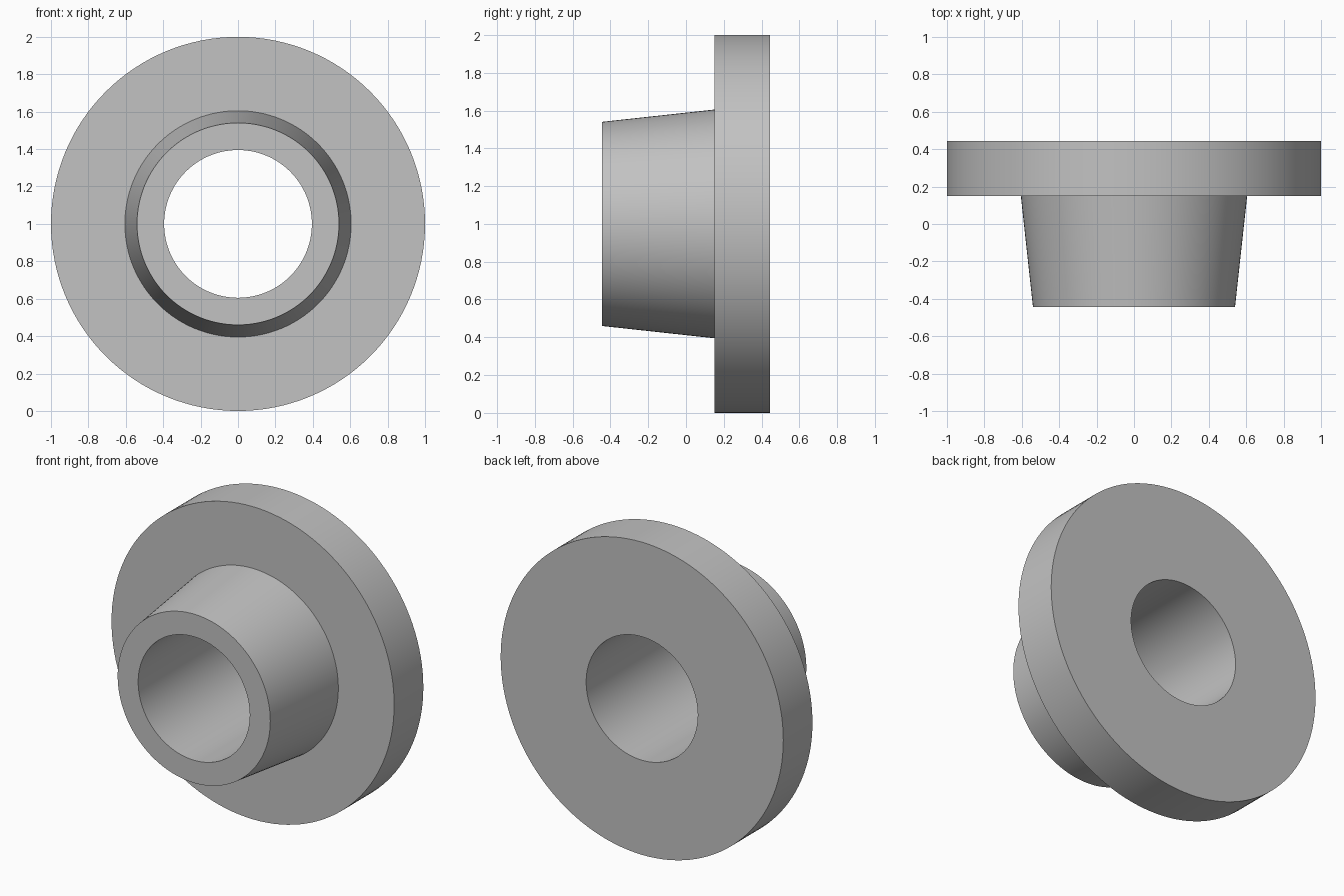
import bpy
import bmesh
import math
from mathutils import Vector

cube = bpy.data.objects.get("Cube")
if cube:
    bpy.data.objects.remove(cube, do_unlink=True)

SEGMENTS = 128
CENTRE = Vector((0, 0, 1))
BORE = 0.395

# Cross-section as (radius, y): bore, tapered hub, then flange
PROFILE = [
    (BORE, -0.445),
    (0.54, -0.445),
    (0.605, 0.15),
    (1.0, 0.15),
    (1.0, 0.445),
    (BORE, 0.445),
]


def make_material(name, colour):
    mat = bpy.data.materials.new(name)
    mat.use_nodes = True
    mat.diffuse_color = colour
    mat.node_tree.nodes["Principled BSDF"].inputs["Base Color"].default_value = colour
    return mat


def lathe(name, profile, material):
    """Revolve a closed cross-section around the y axis."""
    bm = bmesh.new()
    verts = [bm.verts.new(CENTRE + Vector((r, y, 0))) for r, y in profile]
    edges = [bm.edges.new((v, verts[(i + 1) % len(verts)])) for i, v in enumerate(verts)]
    bmesh.ops.spin(bm, geom=verts + edges, cent=CENTRE, axis=(0, 1, 0),
                   angle=math.tau, steps=SEGMENTS, use_merge=False)
    bmesh.ops.remove_doubles(bm, verts=bm.verts[:], dist=0.0001)
    bmesh.ops.recalc_face_normals(bm, faces=bm.faces[:])
    mesh = bpy.data.meshes.new(name)
    bm.to_mesh(mesh)
    bm.free()
    mesh.materials.append(material)
    obj = bpy.data.objects.new(name, mesh)
    bpy.context.collection.objects.link(obj)
    return obj


# Flanged bushing, smooth around and sharp at its rims
grey = make_material("light grey", (0.54, 0.54, 0.54, 1))
bushing = lathe("flanged_bushing", PROFILE, grey)
bpy.ops.object.select_all(action="DESELECT")
bushing.select_set(True)
bpy.context.view_layer.objects.active = bushing
bpy.ops.object.shade_smooth_by_angle(angle=math.radians(30))
